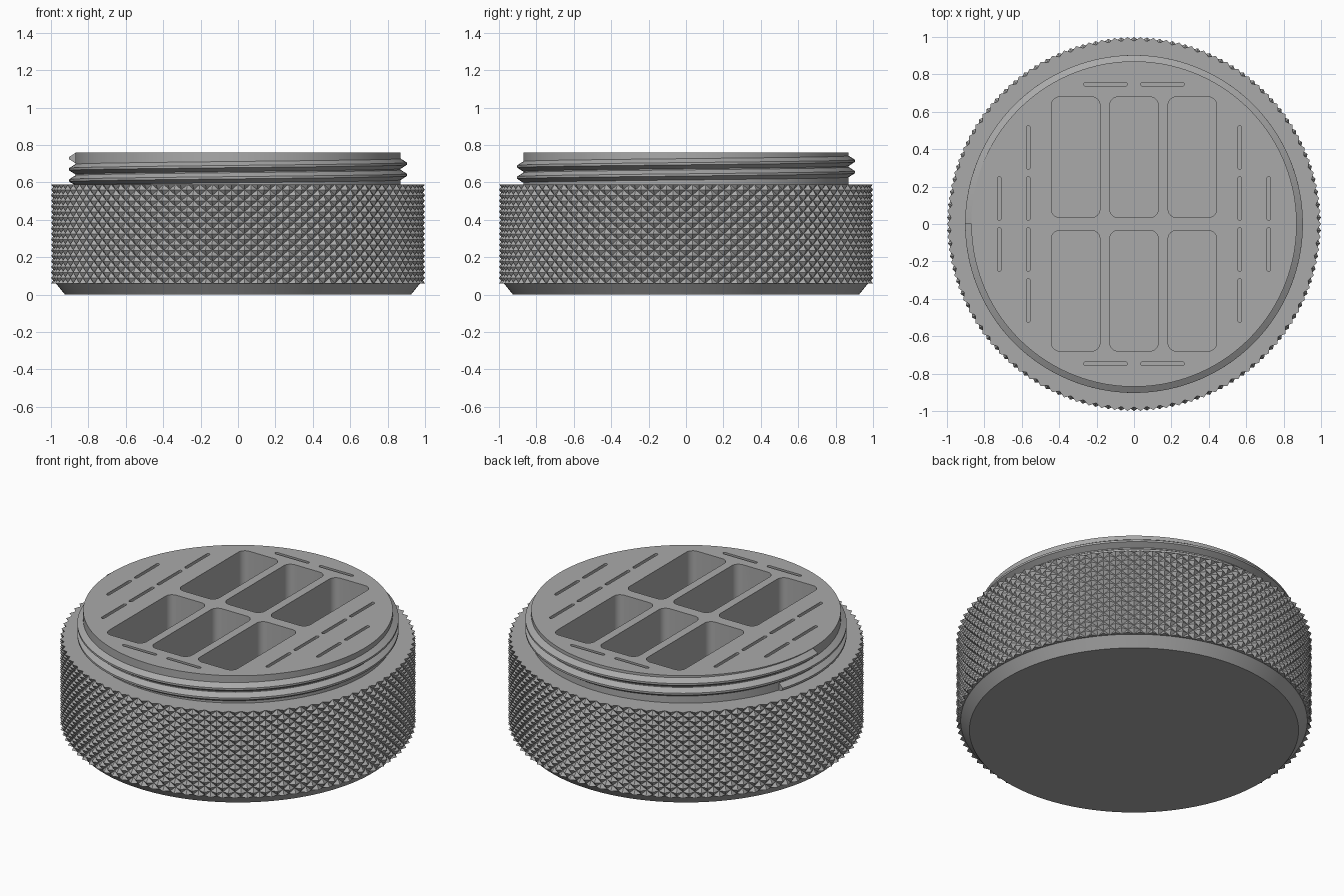
import bpy, bmesh, math
from math import sin, cos, pi

if "Cube" in bpy.data.objects:
    bpy.data.objects.remove(bpy.data.objects["Cube"])

grey = bpy.data.materials.new("mid grey")
grey.diffuse_color = (0.40, 0.40, 0.40, 1)
grey.use_nodes = True
grey.node_tree.nodes["Principled BSDF"].inputs["Base Color"].default_value = grey.diffuse_color

TEETH, ROWS = 90, 18          # knurl pyramids around, half rows up
SEG = TEETH * 2
Z0, Z1, TOP = 0.06, 0.59, 0.76
NECK_R = 0.87


def make_object(name, bm):
    bmesh.ops.recalc_face_normals(bm, faces=bm.faces)
    mesh = bpy.data.meshes.new(name)
    bm.to_mesh(mesh)
    bm.free()
    mesh.materials.append(grey)
    ob = bpy.data.objects.new(name, mesh)
    bpy.context.collection.objects.link(ob)
    return ob


def smooth(ob, degrees):
    bpy.ops.object.select_all(action='DESELECT')
    ob.select_set(True)
    bpy.context.view_layer.objects.active = ob
    bpy.ops.object.shade_smooth_by_angle(angle=math.radians(degrees))


def ring(bm, z, radius):
    return [bm.verts.new((radius(i) * cos(2 * pi * i / SEG),
                          radius(i) * sin(2 * pi * i / SEG), z)) for i in range(SEG)]


# Container body: chamfered foot, pyramid knurl and plain neck in one lathe
bm = bmesh.new()
rings = [ring(bm, 0, lambda i: 0.925), ring(bm, Z0, lambda i: 0.974)]
for j in range(ROWS + 1):
    rings.append(ring(bm, Z0 + (Z1 - Z0) * j / ROWS,
                      lambda i: 1.0 if (i + j) % 2 == 0 else 0.978))
rings += [ring(bm, Z1, lambda i: NECK_R), ring(bm, TOP, lambda i: NECK_R)]
for k in range(len(rings) - 1):
    lo, hi = rings[k], rings[k + 1]
    j = k - 2
    for i in range(SEG):
        n = (i + 1) % SEG
        a, b, c, d = lo[i], lo[n], hi[n], hi[i]
        if 0 <= j < ROWS:      # split each square along the valley line
            if (i + j) % 2 == 0:
                bm.faces.new((a, b, d))
                bm.faces.new((b, c, d))
            else:
                bm.faces.new((a, b, c))
                bm.faces.new((a, c, d))
        else:
            bm.faces.new((a, b, c, d))
bm.faces.new(rings[0][::-1])
bm.faces.new(rings[-1])
body = make_object("container_body", bm)


# Cutters for the card pockets and slots
def add_pocket(bm, x, y, w, l, r, depth):
    pts = []
    for q, (sx, sy) in enumerate([(1, 1), (-1, 1), (-1, -1), (1, -1)]):
        for s in range(7):
            a = (q + s / 6) * pi / 2
            pts.append((x + sx * (w / 2 - r) + r * cos(a),
                        y + sy * (l / 2 - r) + r * sin(a)))
    low = [bm.verts.new((px, py, TOP - depth)) for px, py in pts]
    high = [bm.verts.new((px, py, TOP + 0.1)) for px, py in pts]
    bm.faces.new(low[::-1])
    bm.faces.new(high)
    for i in range(len(pts)):
        n = (i + 1) % len(pts)
        bm.faces.new((low[i], low[n], high[n], high[i]))


bm = bmesh.new()
for sy in (-1, 1):
    for x in (-0.312, 0, 0.312):
        add_pocket(bm, x, sy * 0.357, 0.26, 0.645, 0.045, 0.5)
    for sx in (-1, 1):
        add_pocket(bm, sx * 0.152, sy * 0.747, 0.232, 0.02, 0.0095, 0.25)
        add_pocket(bm, sx * 0.72, sy * 0.137, 0.02, 0.232, 0.0095, 0.25)
        for y in (0.137, 0.409):
            add_pocket(bm, sx * 0.565, sy * y, 0.02, 0.232, 0.0095, 0.25)
cutter = make_object("pocket_cutter", bm)
cutter.hide_render = True
cutter.hide_viewport = True
cut = body.modifiers.new("pockets", 'BOOLEAN')
cut.operation = 'DIFFERENCE'
cut.solver = 'EXACT'
cut.object = cutter
bpy.context.view_layer.objects.active = body
bpy.ops.object.modifier_apply(modifier=cut.name)
bpy.data.objects.remove(cutter)
smooth(body, 16)

# Screw thread: a ridge profile swept along a helix that ends on the left
bm = bmesh.new()
PITCH, TURNS, STEPS = 0.06, 2.05, 300
profile = [(NECK_R - 0.01, -0.029), (NECK_R, -0.027), (0.903, -0.006),
           (0.903, 0.006), (NECK_R, 0.027), (NECK_R - 0.01, 0.029)]
sections = []
for s in range(STEPS + 1):
    back = TURNS * (1 - s / STEPS)
    a, z = pi - 2 * pi * back, 0.73 - PITCH * back
    sections.append([bm.verts.new((r * cos(a), r * sin(a), max(z + h, Z1 - 0.005)))
                     for r, h in profile])
for p, q in zip(sections, sections[1:]):
    for i in range(len(profile)):
        n = (i + 1) % len(profile)
        bm.faces.new((p[i], p[n], q[n], q[i]))
bm.faces.new(sections[0][::-1])
bm.faces.new(sections[-1])
smooth(make_object("screw_thread", bm), 20)
